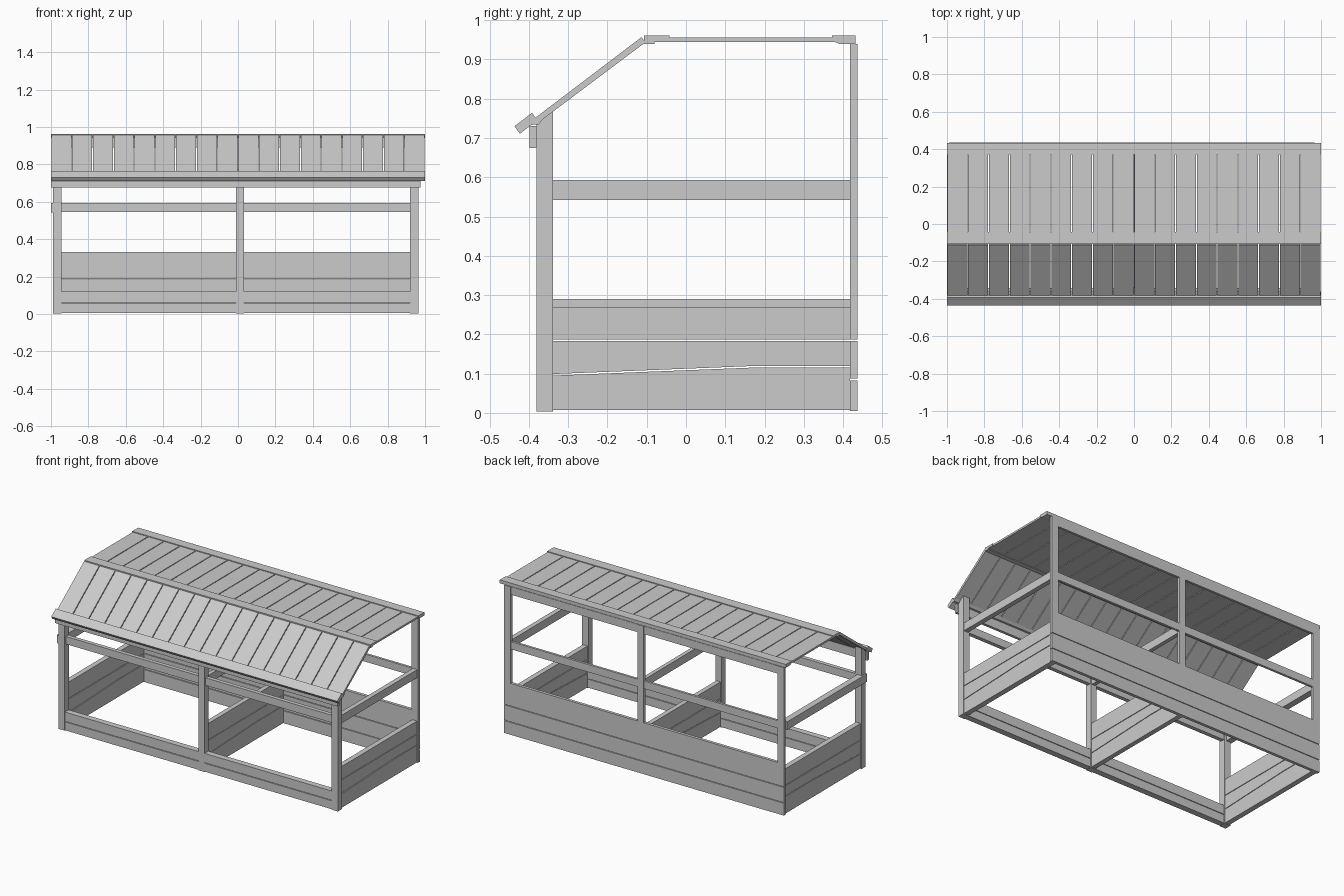
import bpy, bmesh


def prism(name, profile, x0, x1):
    """Extrude a y-z outline along x."""
    bm = bmesh.new()
    face = bm.faces.new([bm.verts.new((x0, y, z)) for y, z in profile])
    ext = bmesh.ops.extrude_face_region(bm, geom=[face])
    bmesh.ops.translate(bm, vec=(x1 - x0, 0, 0),
                        verts=[v for v in ext["geom"] if isinstance(v, bmesh.types.BMVert)])
    bmesh.ops.recalc_face_normals(bm, faces=bm.faces)
    me = bpy.data.meshes.new(name)
    bm.to_mesh(me)
    bm.free()
    ob = bpy.data.objects.new(name, me)
    bpy.context.collection.objects.link(ob)
    return ob


def box(name, x0, x1, y0, y1, z0, z1):
    return prism(name, [(y0, z0), (y1, z0), (y1, z1), (y0, z1)], x0, x1)


GAP = 0.002                       # half the gap between neighbouring boards
L, R = -0.99, 0.965               # outer post faces
POSTS = [("left", -0.99, -0.945), ("middle", -0.01, 0.032), ("right", 0.92, 0.965)]
TOPS = {"left": 0.29, "middle": 0.29, "right": 0.268}

for side, a, b in POSTS:
    # Front post with a top cut to the roof slope, and back post
    prism(f"{side}_front_post", [(-0.381, 0.003), (-0.339, 0.003), (-0.339, 0.775), (-0.381, 0.742)], a, b)
    box(f"{side}_back_post", a, b, 0.418, 0.437, 0.33, 0.94)

    # Side wall or partition made of three boards, one with a slanted joint
    c, d = a + 0.006, b - 0.006
    prism(f"{side}_wall_low_board", [(-0.339, 0.007), (0.418, 0.007), (0.418, 0.117 - GAP),
                                     (0.16, 0.117 - GAP), (-0.339, 0.097 - GAP)], c, d)
    prism(f"{side}_wall_mid_board", [(-0.339, 0.097 + GAP), (0.16, 0.117 + GAP), (0.418, 0.117 + GAP),
                                     (0.418, 0.185 - GAP), (-0.339, 0.185 - GAP)], c, d)
    box(f"{side}_wall_top_board", c, d, -0.339, 0.418, 0.185 + GAP, TOPS[side])

# Side rails; the left one overlaps the outside of its post
box("left_side_rail", -1.0, -0.96, -0.381, 0.418, 0.542, 0.593)
box("middle_side_rail", 0.0, 0.025, -0.339, 0.418, 0.542, 0.593)
box("right_side_rail", 0.93, 0.96, -0.339, 0.418, 0.542, 0.593)

# Front: sill boards, rail and header
for i, (z0, z1) in enumerate([(0.005, 0.06 - GAP), (0.06 + GAP, 0.12)]):
    box(f"front_sill_board_{i}", L + 0.01, R - 0.01, -0.379, -0.341, z0, z1)
box("front_rail", -0.985, 0.94, -0.368, -0.343, 0.545, 0.593)
box("front_header", -1.0, 0.975, -0.398, -0.381, 0.675, 0.73)

# Back: wall boards, rail and header
for i, (z0, z1) in enumerate([(0.005, 0.085 - GAP), (0.085 + GAP, 0.185 - GAP), (0.185 + GAP, 0.33)]):
    box(f"back_wall_board_{i}", L, R, 0.418, 0.437, z0, z1)
box("back_rail", L, R, 0.42, 0.435, 0.545, 0.593)
box("back_header", L, R, 0.42, 0.435, 0.89, 0.94)

# Roof planks, flat part and sloping part
N = 18
for i in range(N):
    x0, x1 = -1 + 2 * i / N + 0.0025, -1 + 2 * (i + 1) / N - 0.0025
    box(f"flat_roof_plank_{i}", x0, x1, -0.1, 0.42, 0.944, 0.956)
    prism(f"slope_roof_plank_{i}", [(-0.383, 0.752), (-0.375, 0.74), (-0.104, 0.943), (-0.113, 0.957)], x0, x1)

# Roof edge trims
prism("ridge_trim", [(-0.107, 0.94), (-0.08, 0.94), (-0.08, 0.947), (-0.042, 0.947),
                     (-0.042, 0.961), (-0.107, 0.961)], -1, 1)
prism("back_roof_trim", [(0.372, 0.947), (0.39, 0.94), (0.432, 0.94), (0.432, 0.961), (0.372, 0.961)], -1, 1)
prism("eave_trim", [(-0.437, 0.73), (-0.392, 0.764), (-0.378, 0.745), (-0.423, 0.711)], -1, 1)
prism("eave_batten", [(-0.4, 0.733), (-0.375, 0.735), (-0.36, 0.753), (-0.376, 0.748)], -1, 1)
